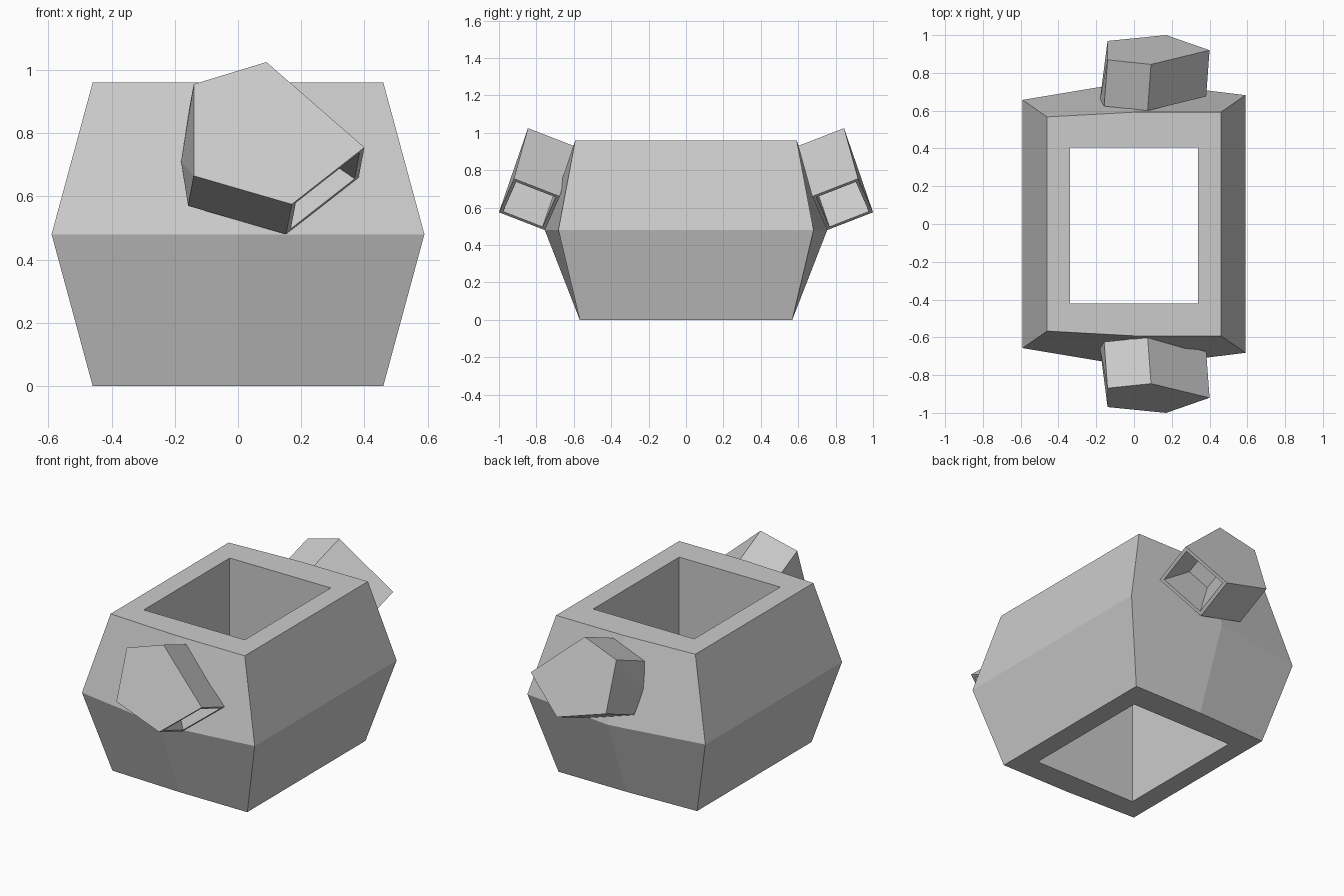
import bpy, bmesh
from mathutils import Vector

if "Cube" in bpy.data.objects:
    bpy.data.objects.remove(bpy.data.objects["Cube"])


def finish(name, bm):
    bmesh.ops.recalc_face_normals(bm, faces=bm.faces[:])
    mesh = bpy.data.meshes.new(name)
    bm.to_mesh(mesh)
    bm.free()
    ob = bpy.data.objects.new(name, mesh)
    bpy.context.collection.objects.link(ob)
    return ob


def ring(bm, x, left, mid, right, z, shift=0.0):
    # six-point plan outline: two corners and a centre point per end
    pts = [(-x, -left), (0, -mid), (x, -right), (x, right), (0, mid), (-x, left)]
    return [bm.verts.new((px, py + shift, z)) for px, py in pts]


def bridge(bm, a, b):
    n = len(a)
    for i in range(n):
        j = (i + 1) % n
        bm.faces.new((a[i], a[j], b[j], b[i]))


# Open faceted body: bulging outside, straight rectangular through-hole
bm = bmesh.new()
rings = [ring(bm, 0.34, 0.413, 0.413, 0.413, 0.0, -0.007),
         ring(bm, 0.46, 0.55, 0.568, 0.568, 0.0),
         ring(bm, 0.59, 0.657, 0.755, 0.682, 0.48),
         ring(bm, 0.46, 0.567, 0.592, 0.592, 0.96),
         ring(bm, 0.34, 0.413, 0.413, 0.413, 0.96, -0.007)]
for i in range(5):
    bridge(bm, rings[i], rings[(i + 1) % 5])
finish("body", bm)


# Pentagonal lugs on both ends, each with a pocket in the lower right side
OUTER = [(-0.14, 0.869, 0.955), (0.09, 0.845, 1.025), (0.40, 0.92, 0.755),
         (0.17, 1.0, 0.575), (-0.14, 0.969, 0.665)]
OFFSET = Vector((-0.018, -0.245, -0.095))


def lug(name, side):
    bm = bmesh.new()
    out = [bm.verts.new(p) for p in OUTER]
    inn = [bm.verts.new(Vector(p) + OFFSET) for p in OUTER]
    bulge = bm.verts.new((-0.18, 0.66, 0.71))
    bm.faces.new(out)
    bm.faces.new(inn + [bulge])
    for i in range(4):
        f = bm.faces.new((out[i], out[i + 1], inn[i + 1], inn[i]))
        if i == 2:
            pocket = f
    bm.faces.new((out[4], out[0], bulge))
    bm.faces.new((out[0], inn[0], bulge))
    bm.faces.new((out[4], bulge, inn[4]))
    bmesh.ops.recalc_face_normals(bm, faces=bm.faces[:])
    # pocket: inset the opening, then push it in with a taper
    edge = (out[2].co - out[3].co).normalized()
    bmesh.ops.inset_individual(bm, faces=[pocket], thickness=0.026)
    inward = -pocket.normal.copy()
    deep = bmesh.ops.extrude_discrete_faces(bm, faces=[pocket])["faces"][0]
    centre = deep.calc_center_median()
    for v in deep.verts:
        v.co += inward * 0.26 - edge * (v.co - centre).dot(edge) * 0.5
    for v in bm.verts:
        v.co.y *= side
    finish(name, bm)


lug("back_lug", 1)
lug("front_lug", -1)
